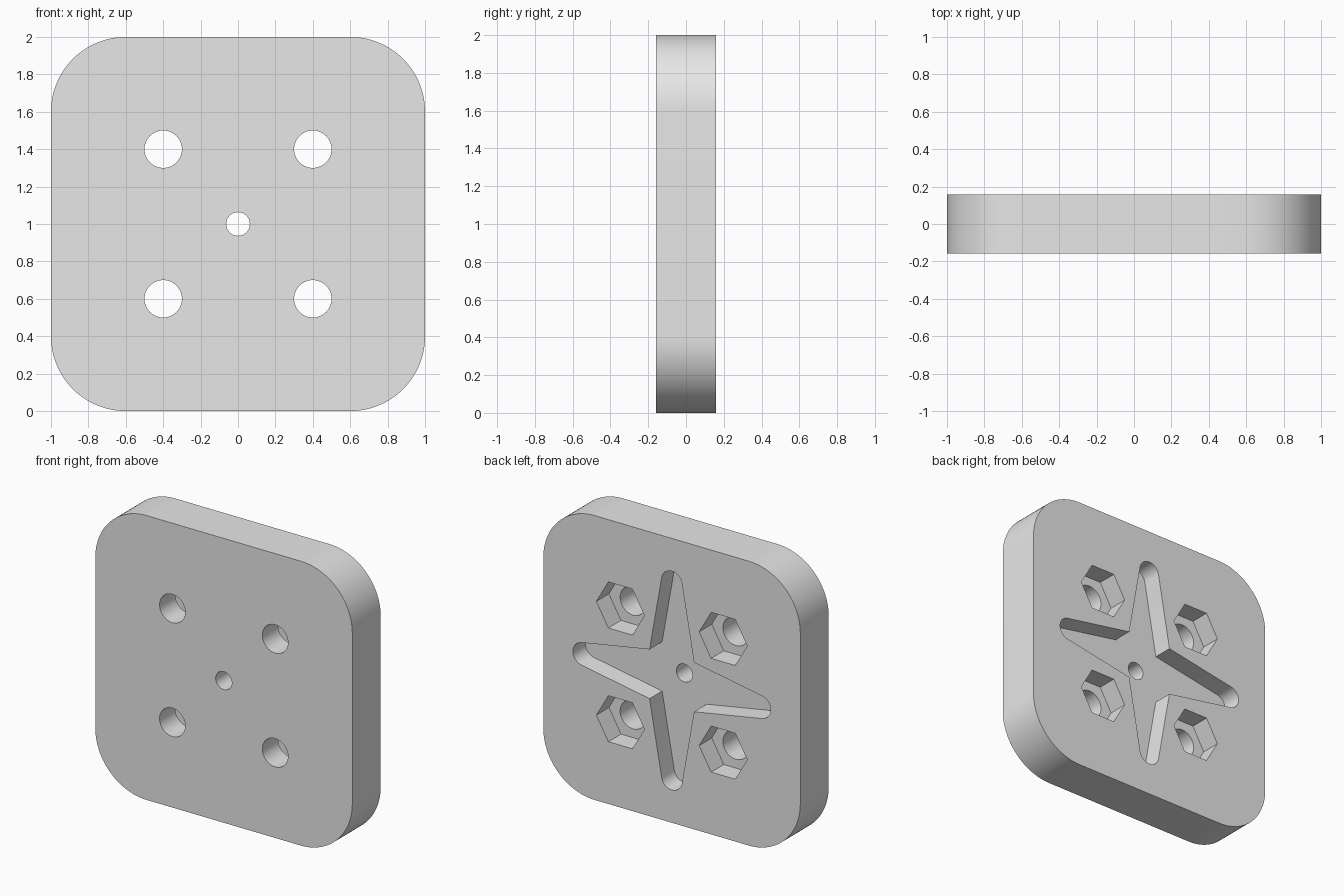
import bpy, bmesh
from math import sin, cos, pi, radians, atan2, hypot, acos

cube = bpy.data.objects.get("Cube")
if cube:
    bpy.data.objects.remove(cube, do_unlink=True)

HALF = 0.158          # half the plate thickness
MID = 1.0             # height of the plate centre
FLOOR = HALF - 0.14   # floor of the recesses in the back
OUT = HALF + 0.1      # cutters overshoot the faces

grey = bpy.data.materials.new("light grey")
grey.use_nodes = True
grey.diffuse_color = (0.8, 0.8, 0.8, 1)
grey.node_tree.nodes["Principled BSDF"].inputs["Base Color"].default_value = (0.8, 0.8, 0.8, 1)


def arc(cx, cz, r, start, end, steps):
    """Points along an arc, both ends included."""
    return [(cx + r * cos(start + (end - start) * i / steps),
             cz + r * sin(start + (end - start) * i / steps)) for i in range(steps + 1)]


def ring(cx, cz, r, sides):
    return arc(cx, cz, r, 0, 2 * pi, sides)[:-1]


def prism(name, outline, y0, y1):
    """Extrude an x-z outline along y."""
    bm = bmesh.new()
    face = bm.faces.new([bm.verts.new((x, y0, z + MID)) for x, z in outline])
    out = bmesh.ops.extrude_face_region(bm, geom=[face])
    verts = [v for v in out["geom"] if isinstance(v, bmesh.types.BMVert)]
    bmesh.ops.translate(bm, vec=(0, y1 - y0, 0), verts=verts)
    bmesh.ops.recalc_face_normals(bm, faces=bm.faces)
    mesh = bpy.data.meshes.new(name)
    bm.to_mesh(mesh)
    bm.free()
    mesh.materials.append(grey)
    obj = bpy.data.objects.new(name, mesh)
    bpy.context.scene.collection.objects.link(obj)
    return obj


# Plate with rounded corners
outline = []
for k, (sx, sz) in enumerate([(1, 1), (-1, 1), (-1, -1), (1, -1)]):
    outline += arc(0.6 * sx, 0.6 * sz, 0.4, k * pi / 2, (k + 1) * pi / 2, 24)
plate = prism("plate", outline, -HALF, HALF)

# Four-pointed star recess: tapering arms with round tips
INNER, TIP, TIP_R = 0.173, 0.69, 0.08
dx, dz = TIP - INNER, -INNER
tangent = atan2(dz, dx) + acos(TIP_R / hypot(dx, dz))
tangent = pi - acos(TIP_R / hypot(dx, dz)) + atan2(INNER, -dx) - pi
tangent = abs(tangent)
star = []
for k in range(4):
    a = k * pi / 2
    arm = arc(TIP, 0, TIP_R, -tangent, tangent, 16) + [(INNER, INNER)]
    star += [(x * cos(a) - z * sin(a), x * sin(a) + z * cos(a)) for x, z in arm]
cutters = [prism("star_cutter", star, FLOOR, OUT),
           prism("centre_hole_cutter", ring(0, 0, 0.063, 48), -OUT, OUT)]

# Bolt holes with hexagonal nut pockets behind them
for sx in (-0.4, 0.4):
    for sz in (-0.4, 0.4):
        cutters.append(prism("nut_pocket_cutter", ring(sx, sz, 0.187, 6), FLOOR, OUT))
        cutters.append(prism("bolt_hole_cutter", ring(sx, sz, 0.1, 48), -OUT, OUT))

# Cut everything out of the plate
for cutter in cutters:
    cutter.hide_render = True
    mod = plate.modifiers.new(cutter.name, "BOOLEAN")
    mod.operation = "DIFFERENCE"
    mod.solver = "EXACT"
    mod.object = cutter
bpy.context.view_layer.update()
cut = bpy.data.meshes.new_from_object(plate.evaluated_get(bpy.context.evaluated_depsgraph_get()))
plate.modifiers.clear()
plate.data = cut
for cutter in cutters:
    bpy.data.objects.remove(cutter, do_unlink=True)

# Smooth the round walls, keep the edges sharp
bpy.ops.object.select_all(action="DESELECT")
plate.select_set(True)
bpy.context.view_layer.objects.active = plate
bpy.ops.object.shade_smooth_by_angle(angle=radians(30))
